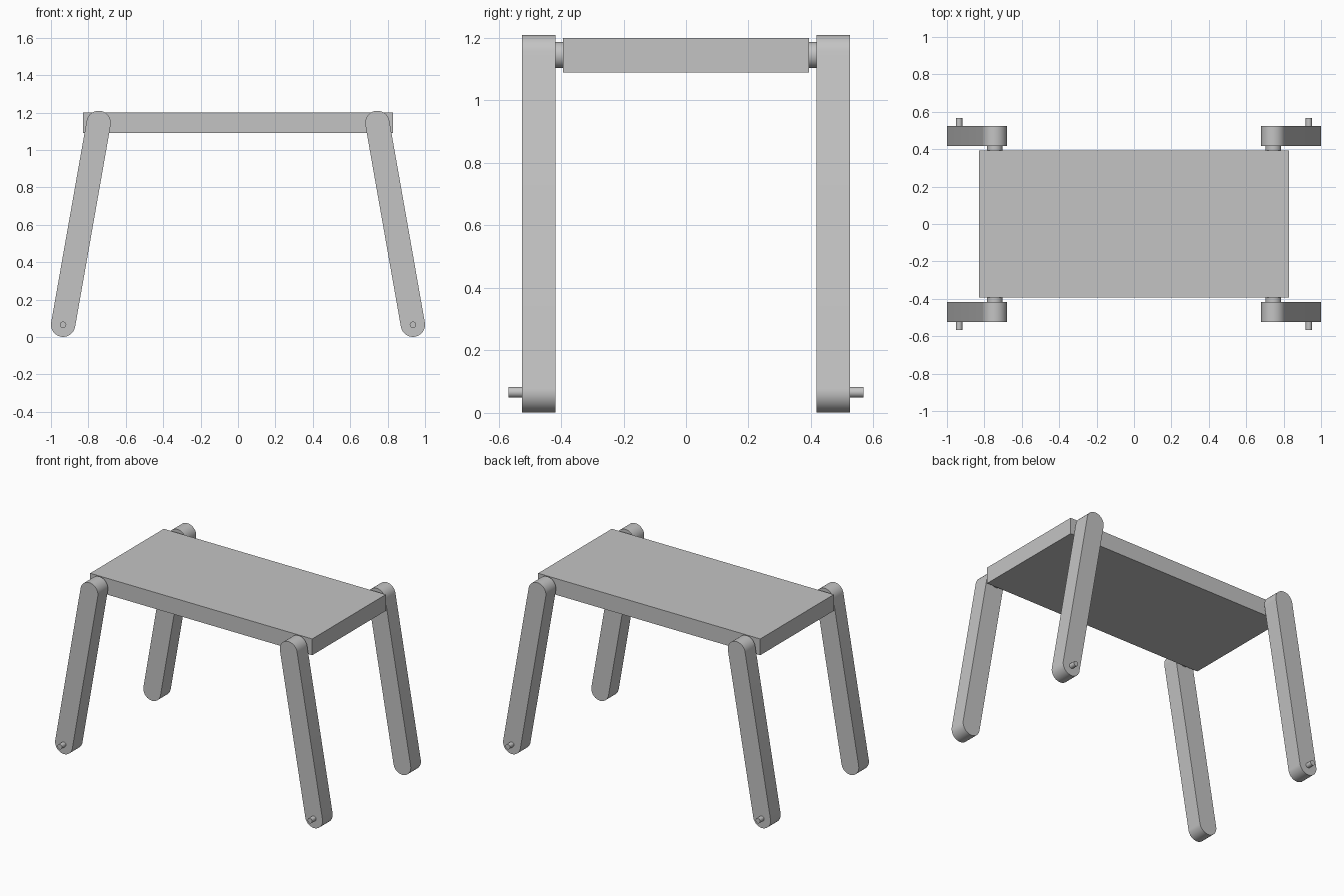
import bpy, bmesh, math
from mathutils import Vector

cube = bpy.data.objects.get("Cube")
if cube:
    bpy.data.objects.remove(cube, do_unlink=True)

grey = bpy.data.materials.new("plain_grey")
grey.use_nodes = True
grey.diffuse_color = (0.55, 0.55, 0.55, 1)
grey.node_tree.nodes["Principled BSDF"].inputs["Base Color"].default_value = grey.diffuse_color


def capsule(start, end, radius, steps=24):
    """Outline in x-z: a half circle around each end, or a circle if they meet."""
    along = end - start
    tilt = math.atan2(along.y, along.x) if along.length else 0
    points = []
    for centre, turn in ((end, -math.pi / 2), (start, math.pi / 2)):
        for i in range(steps + 1):
            if along.length == 0 and i == steps:
                continue
            a = tilt + turn + math.pi * i / steps
            points.append(centre + radius * Vector((math.cos(a), math.sin(a))))
    return points


def extrude(name, outline, y_near, y_far):
    """Solid made by pushing an x-z outline along y."""
    bm = bmesh.new()
    face = bm.faces.new([bm.verts.new((p.x, y_near, p.y)) for p in outline])
    pushed = bmesh.ops.extrude_face_region(bm, geom=[face])["geom"]
    verts = [v for v in pushed if isinstance(v, bmesh.types.BMVert)]
    bmesh.ops.translate(bm, verts=verts, vec=(0, y_far - y_near, 0))
    bmesh.ops.recalc_face_normals(bm, faces=bm.faces)
    mesh = bpy.data.meshes.new(name)
    bm.to_mesh(mesh)
    bm.free()
    mesh.materials.append(grey)
    obj = bpy.data.objects.new(name, mesh)
    bpy.context.collection.objects.link(obj)
    bpy.ops.object.select_all(action="DESELECT")
    obj.select_set(True)
    bpy.context.view_layer.objects.active = obj
    bpy.ops.object.shade_smooth_by_angle(angle=math.radians(30))
    return obj


# Flat board
board = [Vector(p) for p in ((-0.83, 1.09), (0.83, 1.09), (0.83, 1.2), (-0.83, 1.2))]
extrude("board", board, -0.393, 0.393)

# Four splayed legs, each with a hip axle and a foot pin
for side, sx in (("left", 1), ("right", -1)):
    for end, sy in (("front", -1), ("back", 1)):
        foot = Vector((sx * 0.935, 0.066))
        hip = Vector((sx * 0.745, 1.145))
        label = f"{end}_{side}"
        extrude(f"{label}_leg", capsule(foot, hip, 0.065), sy * 0.417, sy * 0.525)
        extrude(f"{label}_axle", capsule(hip, hip, 0.042), sy * 0.393, sy * 0.417)
        extrude(f"{label}_foot_pin", capsule(foot, foot, 0.017, 12), sy * 0.525, sy * 0.568)
